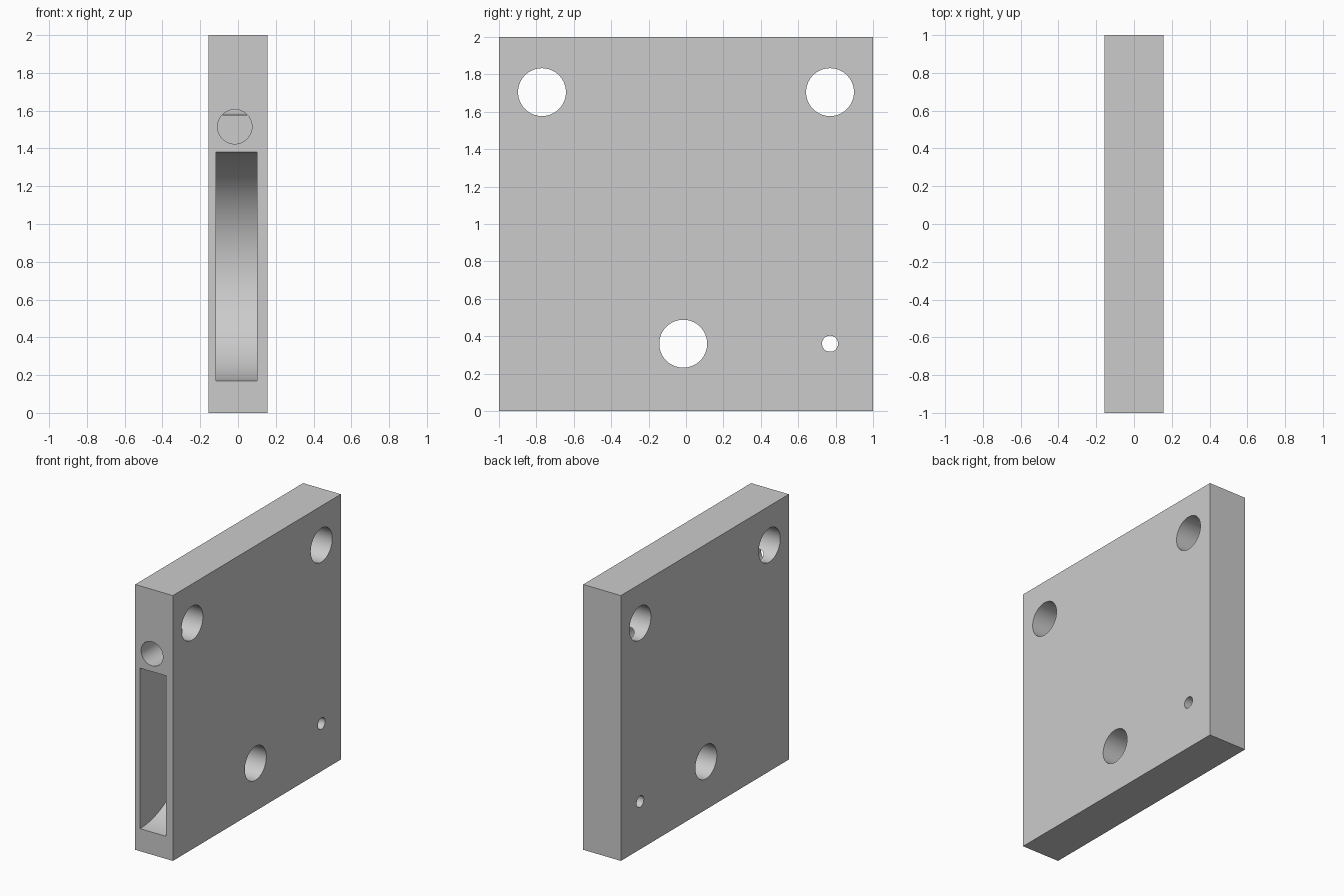
import bpy
from math import pi, radians

if "Cube" in bpy.data.objects:
    bpy.data.objects.remove(bpy.data.objects["Cube"])

# solid rectangular plate
bpy.ops.mesh.primitive_cube_add(size=1, location=(0, 0, 1))
plate = bpy.context.object
plate.name = "drilled_plate"
plate.scale = (0.314, 2, 2)
bpy.ops.object.transform_apply(location=True, rotation=True, scale=True)


def cut_cylinder(name, centre, radius, length, axis, sides=64):
    """Subtract a cylinder lying along x or y from the plate."""
    rot = (0, pi / 2, 0) if axis == 'X' else (pi / 2, 0, 0)
    bpy.ops.mesh.primitive_cylinder_add(vertices=sides, radius=radius, depth=length,
                                        location=centre, rotation=rot)
    cutter = bpy.context.object
    cutter.name = name
    cutter.hide_render = True
    mod = plate.modifiers.new(name, 'BOOLEAN')
    mod.operation = 'DIFFERENCE'
    mod.solver = 'EXACT'
    mod.object = cutter
    bpy.context.view_layer.objects.active = plate
    bpy.ops.object.modifier_apply(modifier=mod.name)
    bpy.data.objects.remove(cutter, do_unlink=True)


# cross holes through the thickness: (y, z, radius)
for y, z, r in [(-0.77, 1.705, 0.128), (0.77, 1.705, 0.128),
                (-0.015, 0.36, 0.128), (0.77, 0.36, 0.043)]:
    cut_cylinder("cross_hole", (0, y, z), r, 1, 'X')

# half-disc pocket opening on the front edge
cut_cylinder("disc_pocket", (-0.008, -1, 0.775), 0.605, 0.217, 'X', 128)

# long blind bore from the front edge, ending at the far upper hole
start, end = -1.2, 0.77
cut_cylinder("long_bore", (-0.017, (start + end) / 2, 1.515), 0.091, end - start, 'Y')

# smooth round walls, sharp edges
bpy.ops.object.select_all(action='DESELECT')
plate.select_set(True)
bpy.context.view_layer.objects.active = plate
bpy.ops.object.shade_smooth_by_angle(angle=radians(30))
